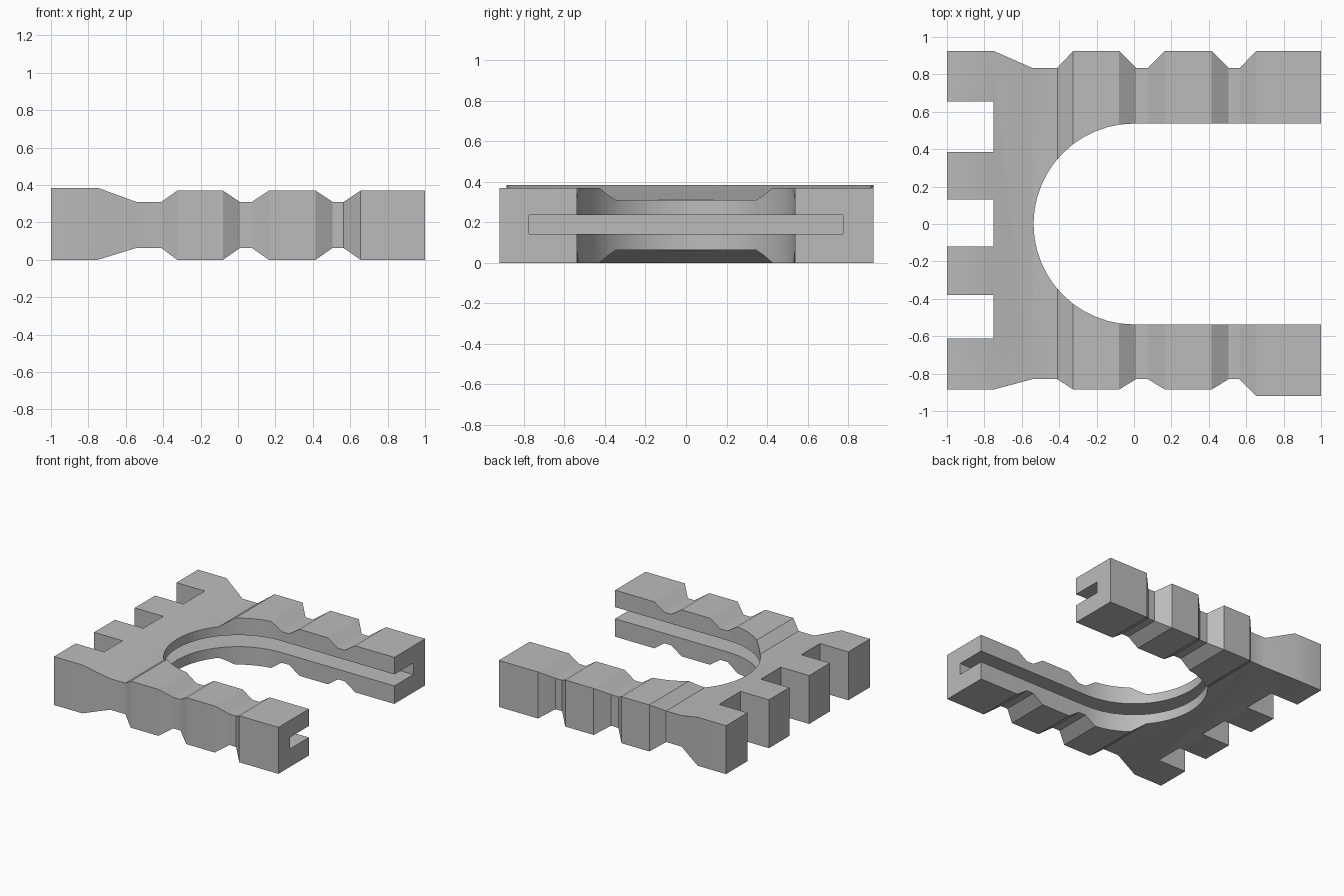
import bpy, bmesh, math
from mathutils import Vector

cube = bpy.data.objects.get("Cube")
if cube:
    bpy.data.objects.remove(cube)

# Single matte grey
grey = bpy.data.materials.new("mid grey")
grey.use_nodes = True
colour = (0.5, 0.5, 0.5, 1)
grey.diffuse_color = colour
grey.node_tree.nodes["Principled BSDF"].inputs["Base Color"].default_value = colour


def prism(name, points, direction):
    """Solid made by sweeping a closed outline along a direction."""
    bm = bmesh.new()
    face = bm.faces.new([bm.verts.new(p) for p in points])
    swept = bmesh.ops.extrude_face_region(bm, geom=[face])["geom"]
    verts = [v for v in swept if isinstance(v, bmesh.types.BMVert)]
    bmesh.ops.translate(bm, vec=Vector(direction), verts=verts)
    bmesh.ops.recalc_face_normals(bm, faces=bm.faces)
    mesh = bpy.data.meshes.new(name)
    bm.to_mesh(mesh)
    bm.free()
    mesh.materials.append(grey)
    obj = bpy.data.objects.new(name, mesh)
    bpy.context.collection.objects.link(obj)
    return obj


def boolean(target, cutter, operation):
    mod = target.modifiers.new(operation.lower(), "BOOLEAN")
    mod.object, mod.operation, mod.solver = cutter, operation, "EXACT"
    bpy.context.view_layer.objects.active = target
    bpy.ops.object.modifier_apply(modifier=mod.name)
    bpy.data.objects.remove(cutter)


# Stations of the waisted profile shared by all four sides: (x, is waist)
STATIONS = [(-1, 0), (-0.75, 0), (-0.545, 1), (-0.41, 1), (-0.325, 0), (-0.08, 0),
            (0.01, 1), (0.075, 1), (0.165, 0), (0.415, 0), (0.505, 1), (0.565, 1),
            (0.655, 0), (1, 0)]


def waisted(block, waist, end=None, start=None):
    """Edge line (x, offset) with optional different first and last blocks."""
    line = []
    for x, narrow in STATIONS:
        value = waist if narrow else block
        if end is not None and x > 0.6:
            value = end
        if start is not None and x < -0.7:
            value = start
        line.append((x, value))
    return line


# Plan outline: front edge, U-shaped opening, back edge, toothed left end
R = 0.537
SEGMENTS = 24
front = waisted(-0.885, -0.83, end=-0.92)
arc = [(-R * math.sin(a), -R * math.cos(a))
       for a in (math.pi * i / SEGMENTS for i in range(SEGMENTS + 1))]
opening = [(1, -R)] + arc + [(1, R)]
back = waisted(0.925, 0.835)[::-1]
teeth = []
for top, bottom in ((0.655, 0.385), (0.13, -0.12), (-0.38, -0.613)):
    teeth += [(-1, top), (-0.75, top), (-0.75, bottom), (-1, bottom)]
plan = front + opening + back + teeth
body = prism("forked_body", [(x, y, -0.1) for x, y in plan], (0, 0, 0.6))

# Side elevation trims the top and underside
elevation = waisted(0, 0.063) + waisted(0.37, 0.31, start=0.385)[::-1]
boolean(body, prism("elevation", [(x, -1.2, z) for x, z in elevation], (0, 2.4, 0)),
        "INTERSECT")

# Flat slot along the inside of the fork
slot = [(-0.65, -0.775), (1.2, -0.775), (1.2, 0.775), (-0.65, 0.775)]
boolean(body, prism("slot", [(x, y, 0.143) for x, y in slot], (0, 0, 0.092)),
        "DIFFERENCE")

bpy.ops.object.select_all(action="DESELECT")
body.select_set(True)
bpy.context.view_layer.objects.active = body
bpy.ops.object.shade_smooth_by_angle(angle=math.radians(30))
